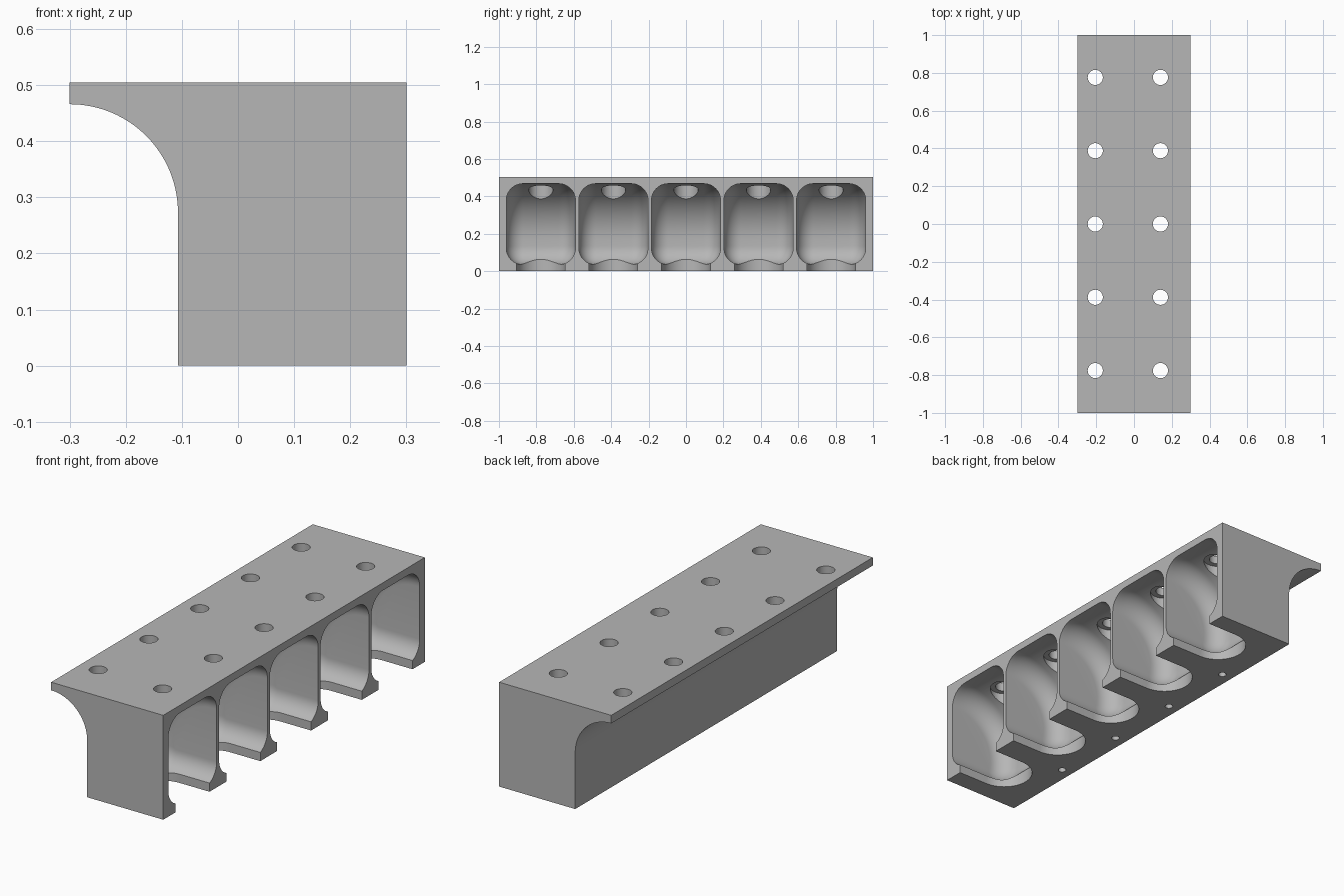
import bpy, bmesh, math

if "Cube" in bpy.data.objects:
    bpy.data.objects.remove(bpy.data.objects["Cube"], do_unlink=True)

PITCH = 0.388
BAYS = [i * PITCH for i in range(-2, 3)]
WEBS = [(i + 0.5) * PITCH for i in range(-2, 2)]
BACK, FRONT, TOP = -0.107, 0.3, 0.505
SCREW_X = (-0.205, 0.14)

grey = bpy.data.materials.new("light grey")
grey.use_nodes = True
colour = (0.47, 0.47, 0.47, 1)
grey.diffuse_color = colour
grey.node_tree.nodes["Principled BSDF"].inputs["Base Color"].default_value = colour


def arc(cx, cz, r, start, end, n):
    angles = [math.radians(start + (end - start) * i / n) for i in range(n + 1)]
    return [(cx + r * math.cos(a), cz + r * math.sin(a)) for a in angles]


def loft(bm, rings):
    """Skin a list of equal-length closed rings and cap both ends."""
    rows = [[bm.verts.new(p) for p in ring] for ring in rings]
    for a, b in zip(rows, rows[1:]):
        for i in range(len(a)):
            j = (i + 1) % len(a)
            bm.faces.new((a[i], a[j], b[j], b[i]))
    bm.faces.new(rows[0][::-1])
    bm.faces.new(rows[-1])


def prism(bm, outline, z0, z1):
    loft(bm, [[(x, y, z) for x, y in outline] for z in (z0, z1)])


def finish(name, bm):
    bmesh.ops.recalc_face_normals(bm, faces=bm.faces)
    mesh = bpy.data.meshes.new(name)
    bm.to_mesh(mesh)
    bm.free()
    mesh.materials.append(grey)
    obj = bpy.data.objects.new(name, mesh)
    bpy.context.collection.objects.link(obj)
    return obj


def drill(name, places, r, z0, z1):
    bm = bmesh.new()
    for x, y in places:
        prism(bm, arc(x, y, r, 0, 352.5, 47), z0, z1)
    return finish(name, bm)


# Body: block with a coved overhang along the back
bm = bmesh.new()
cove = FRONT + BACK
profile = [(FRONT, 0), (FRONT, TOP), (-FRONT, TOP)]
profile += arc(-FRONT, 0.466 - cove, cove, 90, 0, 32) + [(BACK, 0)]
loft(bm, [[(x, y, z) for x, z in profile] for y in (-1, 1)])
body = finish("rack_body", bm)


# Bay hollow: swept ceiling, rounded floor, filleted sides
def bay_profile(d):
    ceiling = arc(0.28, 0.168, 0.3 - d, 90, 180, 28)
    floor = arc(0.08, 0.135, 0.1 - d, 180, 270, 14)
    return [(0.4, 0.468 - d)] + ceiling + floor + [(0.4, 0.035 + d)]


bm = bmesh.new()
half, fillet, steps = 0.185, 0.09, 12
for yc in BAYS:
    side = []
    for i in range(steps + 1):
        t = math.pi / 2 * i / steps
        side.append((half - fillet + fillet * math.cos(t), fillet * (1 - math.sin(t))))
    stations = [(-y, d) for y, d in side] + side[::-1]
    loft(bm, [[(x, yc + y, z) for x, z in bay_profile(d)] for y, d in stations])
hollows = finish("bay_hollows", bm)

# Round-ended slots through the floor
bm = bmesh.new()
for yc in BAYS:
    outline = arc(0.14, yc, 0.13, 90, 270, 32) + [(0.4, yc - 0.13), (0.4, yc + 0.13)]
    prism(bm, outline, -0.1, 0.1)
slots = finish("floor_slots", bm)

# Screw holes with head recesses, and small blind holes under the webs
screws = [(x, y) for x in SCREW_X for y in BAYS]
recesses = drill("screw_recesses", screws, 0.065, 0.35, 0.464)
holes = drill("screw_holes", screws, 0.04, 0.42, 0.6)
pegs = drill("base_holes", [(-0.05, y) for y in WEBS], 0.018, -0.1, 0.1)

# Cut everything out of the body
cutters = [hollows, slots, recesses, holes, pegs]
for cutter in cutters:
    cutter.hide_render = True
    mod = body.modifiers.new(cutter.name, "BOOLEAN")
    mod.operation = "DIFFERENCE"
    mod.solver = "EXACT"
    mod.object = cutter
graph = bpy.context.evaluated_depsgraph_get()
result = bpy.data.meshes.new_from_object(body.evaluated_get(graph))
body.modifiers.clear()
body.data = result
for cutter in cutters:
    bpy.data.objects.remove(cutter, do_unlink=True)

bpy.ops.object.select_all(action="DESELECT")
body.select_set(True)
bpy.context.view_layer.objects.active = body
bpy.ops.object.shade_smooth_by_angle(angle=math.radians(30))
